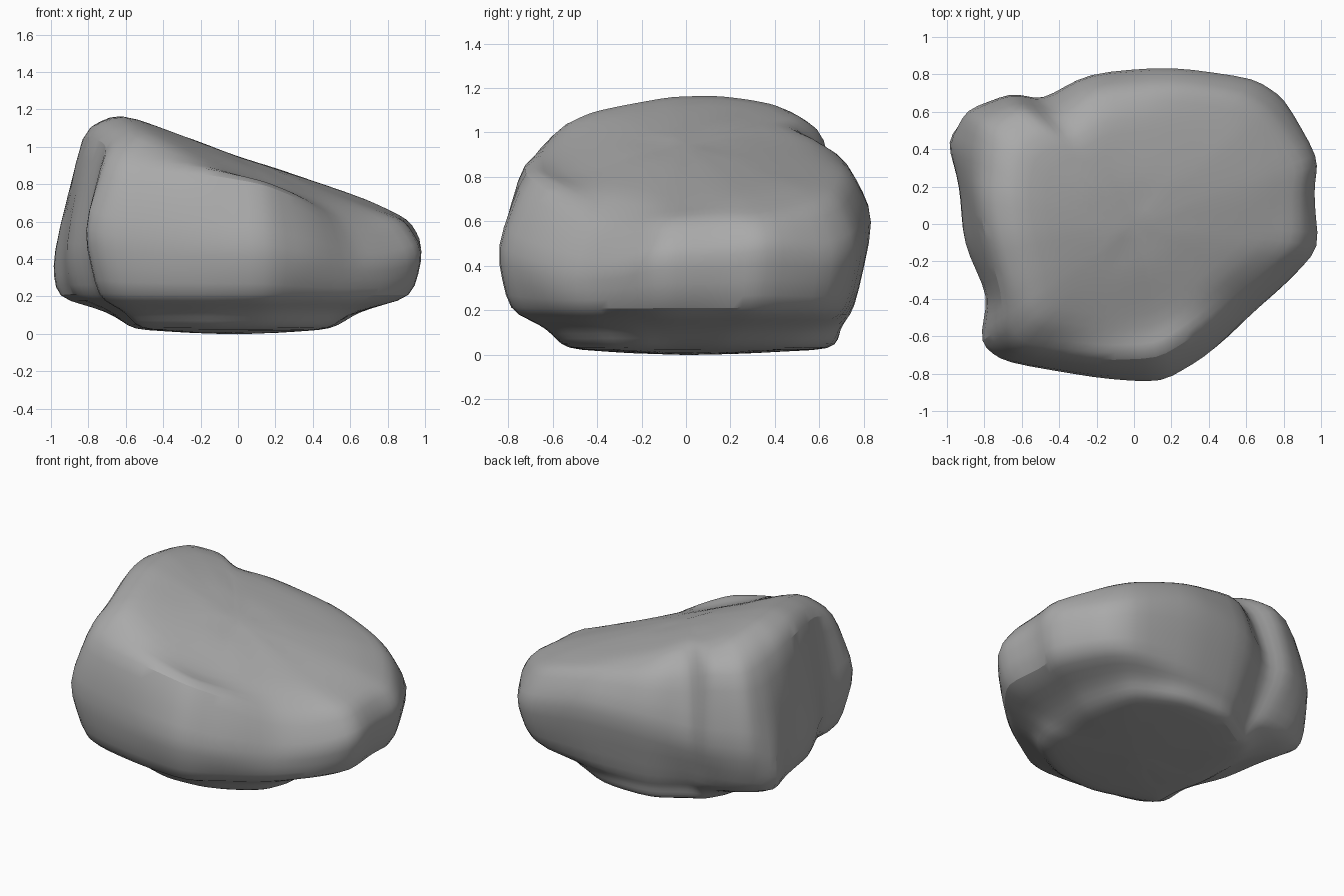
import bpy
import bmesh
import math
from mathutils import Vector, noise

if "Cube" in bpy.data.objects:
    bpy.data.objects.remove(bpy.data.objects["Cube"], do_unlink=True)

# Plain grey stone
stone = bpy.data.materials.new("grey stone")
stone.use_nodes = True
grey = (0.4, 0.4, 0.4, 1)
stone.diffuse_color = grey
stone.node_tree.nodes["Principled BSDF"].inputs["Base Color"].default_value = grey

# Ring profiles: column directions in degrees from +x, then radii and heights
angles = [-7, 11, 20, 40, 50, 76, 107, 127, 134, 146, 156,
          168, 186, 207, 218, 227, 256, 280, 297, 322, 339]
foot_r = [.47, .5, .53, .6, .66, .67, .68, .66, .68, .65, .6,
          .57, .56, .58, .66, .62, .56, .53, .54, .57, .53]
low_r = [.94, .92, .98, .98, .94, .78, .74, .72, .82, .99, 1.07,
         .93, .87, .82, .95, .93, .8, .81, .75, .77, .86]
belly_r = [1, .97, 1.035, 1.04, 1.015, .86, .84, .83, .97, 1.09, 1.09,
           .95, .905, .87, 1.035, 1, .84, .86, .8, .78, .86]
belly_z = [.45, .45, .48, .45, .5, .62, .6, .5, .52, .52, .4,
           .45, .45, .45, .57, .52, .48, .48, .42, .38, .38]
crown_r = [.9, .9, .97, .94, .9, .77, .75, .72, .88, .95, .9,
           .85, .8, .8, .89, .92, .75, .73, .68, .68, .76]
crown_z = [.6, .61, .6, .67, .72, .83, .88, .9, 1, 1, 1.04,
           1.08, 1.1, 1.06, .96, .9, .88, .83, .75, .59, .56]
SIDES = len(angles)


def top_height(x, y):
    """Sloping top, highest on the -x side, dropping towards the front right."""
    return .945 - .37 * x - .2 * y * y + .12 * y * (x + .6)


def ring(bm, radii, height):
    verts = []
    for i, (angle, r) in enumerate(zip(angles, radii)):
        a = math.radians(angle)
        x, y = r * math.cos(a), r * math.sin(a)
        z = height(x, y) if callable(height) else height[i]
        verts.append(bm.verts.new((x, y, z)))
    return verts


# Loft the rough boulder through its rings
bm = bmesh.new()
rings = [
    ring(bm, [r * .5 for r in foot_r], [.01] * SIDES),
    ring(bm, foot_r, [.03] * SIDES),
    ring(bm, [f + .35 * (r - f) for f, r in zip(foot_r, low_r)], [.12] * SIDES),
    ring(bm, low_r, [.2] * SIDES),
    ring(bm, belly_r, belly_z),
    ring(bm, crown_r, crown_z),
    ring(bm, [r * .78 for r in crown_r], top_height),
    ring(bm, [r * .35 for r in crown_r], top_height),
]
for lower, upper in zip(rings, rings[1:]):
    for i in range(SIDES):
        j = (i + 1) % SIDES
        bm.faces.new((lower[i], lower[j], upper[j], upper[i]))
for end, z in ((rings[0], 0), (rings[-1], .945)):
    centre = bm.verts.new((0, 0, z))
    for i in range(SIDES):
        bm.faces.new((end[i], end[(i + 1) % SIDES], centre))
bmesh.ops.recalc_face_normals(bm, faces=bm.faces[:])
bmesh.ops.subdivide_edges(bm, edges=bm.edges[:], cuts=1, use_grid_fill=True)
bm.normal_update()

# Chipped lumps along the sides, weak on the broad top and the underside
offsets = []
for v in bm.verts:
    side = 1 - .85 * abs(v.normal.z)
    lump = noise.noise(v.co * 2.6 + Vector((3, 1, 7)))
    chip = noise.noise(v.co * 6 + Vector((8, 2, 5)))
    offsets.append(v.normal * side * (.02 + .015 * lump + .025 * chip))
for v, offset in zip(bm.verts, offsets):
    v.co += offset

mesh = bpy.data.meshes.new("boulder")
bm.to_mesh(mesh)
bm.free()
mesh.materials.append(stone)
boulder = bpy.data.objects.new("boulder", mesh)
bpy.context.collection.objects.link(boulder)
bpy.context.view_layer.objects.active = boulder
boulder.select_set(True)
bpy.ops.object.shade_smooth_by_angle(angle=math.radians(60))

# Worn, rounded edges
soften = boulder.modifiers.new("soften", 'SUBSURF')
soften.levels = soften.render_levels = 1
